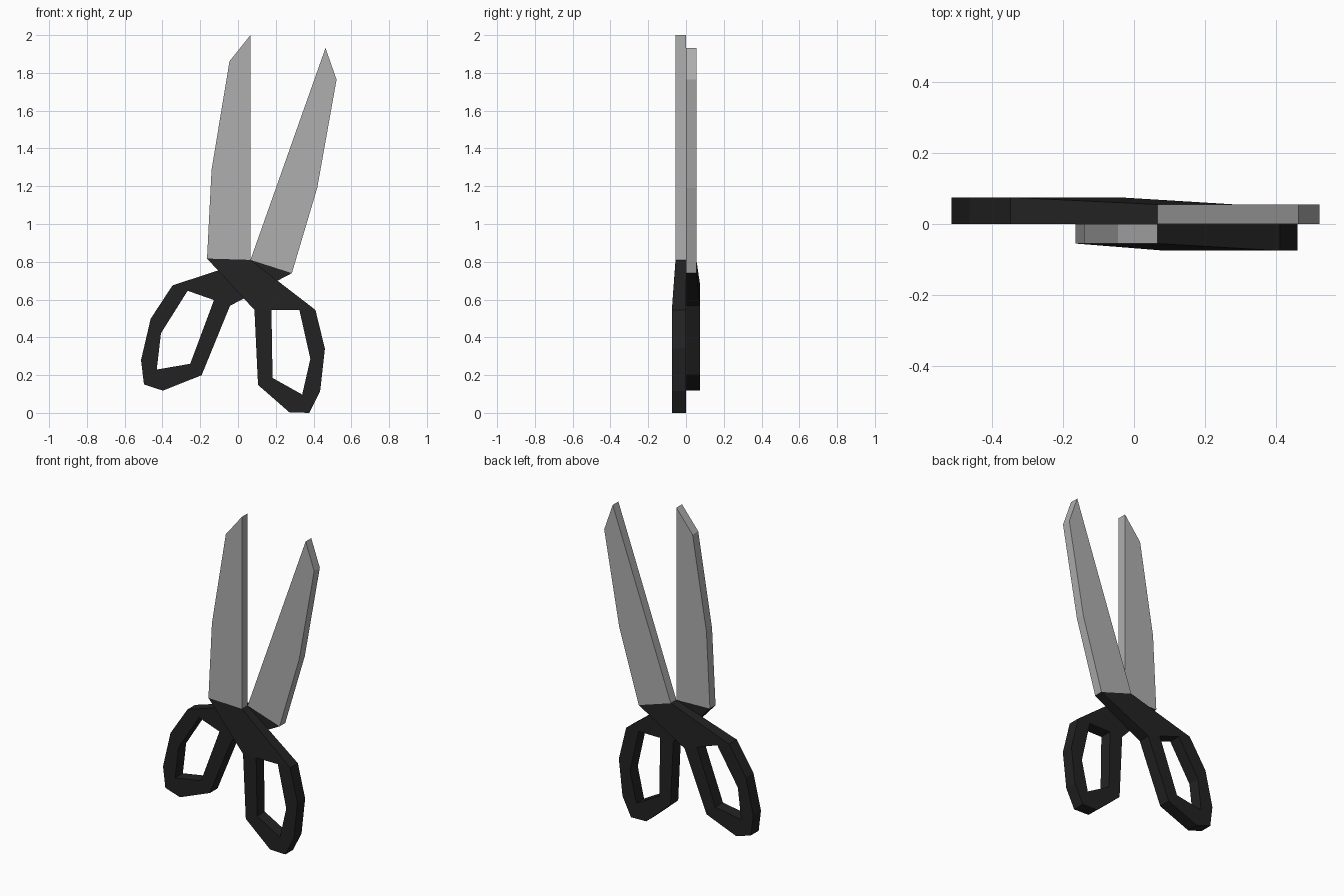
import bpy, bmesh, math

if "Cube" in bpy.data.objects:
    bpy.data.objects.remove(bpy.data.objects["Cube"])

PIVOT = (0.066, 0.81)
ANGLE = math.radians(19.5)
THIN, THICK = 0.055, 0.075


def material(name, rgb):
    m = bpy.data.materials.new(name)
    m.diffuse_color = (*rgb, 1)
    m.use_nodes = True
    m.node_tree.nodes["Principled BSDF"].inputs["Base Color"].default_value = m.diffuse_color
    return m


steel = material("steel grey", (0.43, 0.43, 0.43))
black = material("black plastic", (0.016, 0.016, 0.016))


def prism(bm, pts, depths, skip=()):
    """Profile in x/z, from y = 0 to y = -depth; skip lists walls left open."""
    n = len(pts)
    back = [bm.verts.new((x, 0, z)) for x, z in pts]
    front = [bm.verts.new((x, -d, z)) for (x, z), d in zip(pts, depths)]
    bm.faces.new(back)
    bm.faces.new(front[::-1])
    for i in range(n):
        if i not in skip:
            j = (i + 1) % n
            bm.faces.new((back[i], front[i], front[j], back[j]))


def swing(co):
    """Mirror a half left-right and front-back, then open it about the pivot."""
    x, z = PIVOT[0] - co.x, co.z - PIVOT[1]
    c, s = math.cos(ANGLE), math.sin(ANGLE)
    return (PIVOT[0] + x * c + z * s, -co.y, PIVOT[1] - x * s + z * c)


def part(name, mat, shapes, swung):
    bm = bmesh.new()
    for shape in shapes:
        prism(bm, *shape)
    if swung:
        for v in bm.verts:
            v.co = swing(v.co)
    bmesh.ops.remove_doubles(bm, verts=bm.verts, dist=0.0001)
    bmesh.ops.recalc_face_normals(bm, faces=bm.faces)
    me = bpy.data.meshes.new(name)
    bm.to_mesh(me)
    bm.free()
    me.materials.append(mat)
    bpy.context.collection.objects.link(bpy.data.objects.new(name, me))


# Blade profile
heel, root = (-0.164, 0.817), PIVOT
blade = [heel, root, (0.066, 2.0), (-0.045, 1.862), (-0.14, 1.287)]

# Finger loop (open at the top) and the tapering neck that closes it
outer = [(0.41, 0.545), (0.46, 0.34), (0.435, 0.116), (0.377, 0.0),
         (0.272, 0.003), (0.106, 0.148), (0.087, 0.545)]
inner = [(0.177, 0.545), (0.183, 0.185), (0.34, 0.097),
         (0.383, 0.286), (0.325, 0.545)]
loop = outer + inner
neck = [heel, root, outer[0], inner[-1], inner[0], outer[-1]]

for side, swung in (("front", False), ("back", True)):
    part(side + "_blade", steel, [(blade, [THIN] * 5)], swung)
    part(side + "_handle", black,
         [(loop, [THICK] * len(loop), (6, 11)),
          (neck, [THIN] * 2 + [THICK] * 4, (2, 4))], swung)
